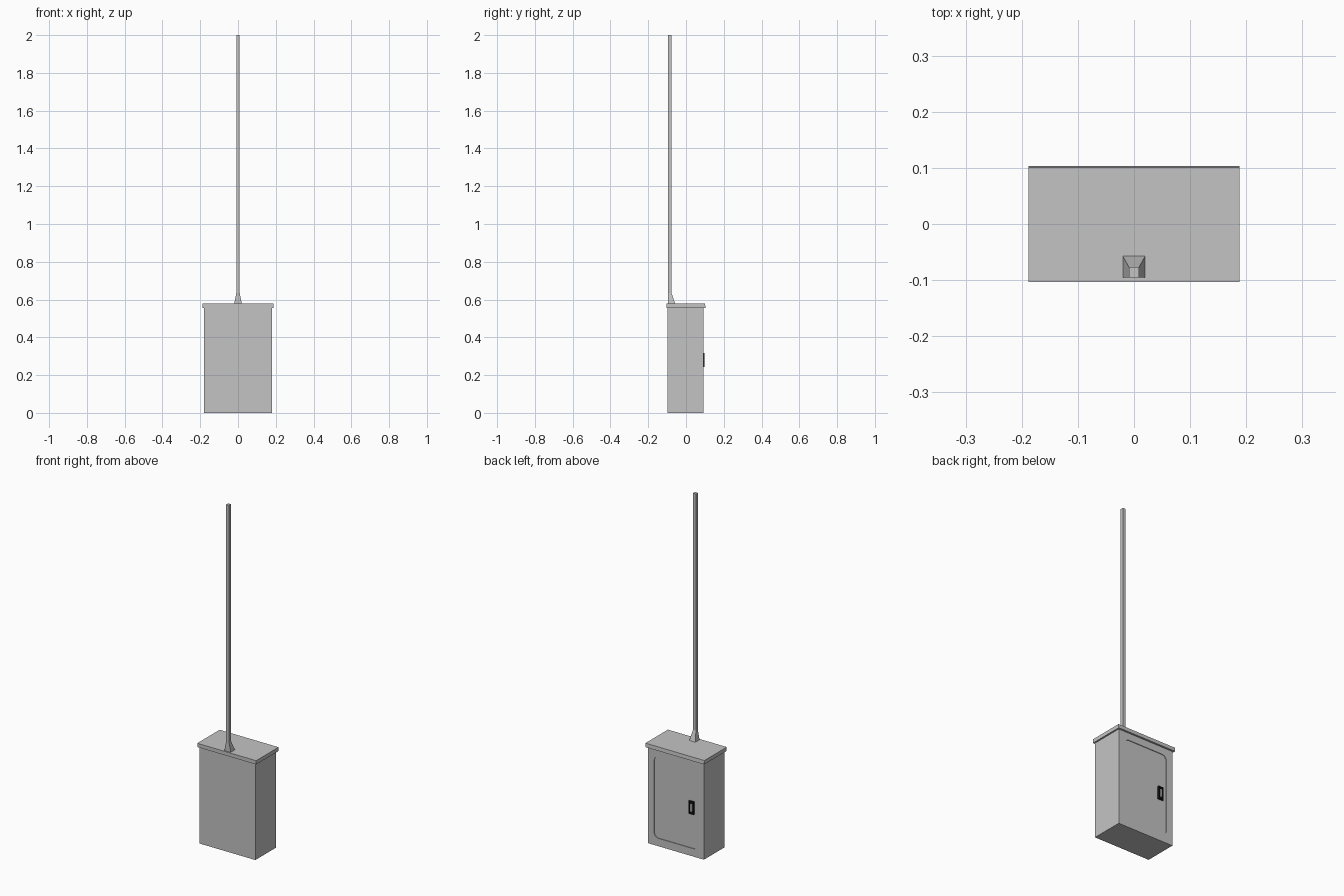
import bpy
import bmesh
from math import cos, sin, pi

default = bpy.data.objects.get("Cube")
if default:
    bpy.data.objects.remove(default, do_unlink=True)


def material(name, value):
    mat = bpy.data.materials.new(name)
    mat.use_nodes = True
    colour = (value, value, value, 1)
    mat.diffuse_color = colour
    mat.node_tree.nodes["Principled BSDF"].inputs["Base Color"].default_value = colour
    return mat


GREY = material("painted grey metal", 0.55)
BLACK = material("black plastic", 0.01)


def loft(name, rings, mat):
    """Skin matching rings of points and cap both ends."""
    bm = bmesh.new()
    loops = [[bm.verts.new(p) for p in ring] for ring in rings]
    n = len(loops[0])
    for a, b in zip(loops, loops[1:]):
        for i in range(n):
            j = (i + 1) % n
            bm.faces.new((a[i], a[j], b[j], b[i]))
    bm.faces.new(loops[0])
    bm.faces.new(loops[-1])
    bmesh.ops.recalc_face_normals(bm, faces=bm.faces)
    mesh = bpy.data.meshes.new(name)
    bm.to_mesh(mesh)
    bm.free()
    mesh.materials.append(mat)
    obj = bpy.data.objects.new(name, mesh)
    bpy.context.collection.objects.link(obj)
    return obj


def level(half_x, y0, y1, z, x=0):
    """Rectangle lying flat at height z."""
    return [(x - half_x, y0, z), (x + half_x, y0, z),
            (x + half_x, y1, z), (x - half_x, y1, z)]


def box(name, x, half_x, y0, y1, z0, z1, mat):
    return loft(name, [level(half_x, y0, y1, z0, x), level(half_x, y0, y1, z1, x)], mat)


def rounded(x, z, half_x, half_z, radius, y, steps=6):
    """Upright rounded rectangle at depth y."""
    points = []
    for quarter, (sx, sz) in enumerate([(1, 1), (-1, 1), (-1, -1), (1, -1)]):
        for k in range(steps + 1):
            a = (quarter + k / steps) * pi / 2
            points.append((x + sx * (half_x - radius) + radius * cos(a), y,
                           z + sz * (half_z - radius) + radius * sin(a)))
    return points


def cut(target, cutter):
    mod = target.modifiers.new("cut", "BOOLEAN")
    mod.operation = "DIFFERENCE"
    mod.solver = "EXACT"
    mod.object = cutter
    cutter.hide_render = True
    bpy.context.view_layer.objects.active = target
    bpy.ops.object.modifier_apply(modifier=mod.name)
    bpy.data.objects.remove(cutter, do_unlink=True)


# Cabinet body with a shallow recessed door panel on the back
BACK = 0.092
PANEL = BACK - 0.004
body = box("cabinet_body", 0, 0.179, -0.097, BACK, 0, 0.565, GREY)
cut(body, loft("door_cutter", [rounded(0, 0.28, 0.14, 0.235, 0.03, y)
                               for y in (PANEL, BACK + 0.02)], GREY))

# Overhanging lid, slightly sloped along its back edge
loft("lid", [level(0.188, -0.103, 0.103, 0.556),
             level(0.188, -0.103, 0.101, 0.578)], GREY)

# Flared socket and square mast
loft("mast_socket", [level(0.02, -0.095, -0.057, 0.577),
                     level(0.009, -0.095, -0.077, 0.635)], GREY)
box("mast", 0, 0.009, -0.095, -0.077, 0.634, 2, GREY)

# Door latch: a dark hollow frame with a pull bar inside
LATCH_X, LATCH_Z = -0.1, 0.28
latch = box("latch_frame", LATCH_X, 0.016, PANEL - 0.002, 0.098,
            LATCH_Z - 0.037, LATCH_Z + 0.037, BLACK)
cut(latch, box("latch_cutter", LATCH_X, 0.011, 0.092, 0.12,
               LATCH_Z - 0.03, LATCH_Z + 0.03, BLACK))
box("latch_pull", LATCH_X, 0.005, 0.09, 0.097, LATCH_Z - 0.022, LATCH_Z + 0.022, GREY)
